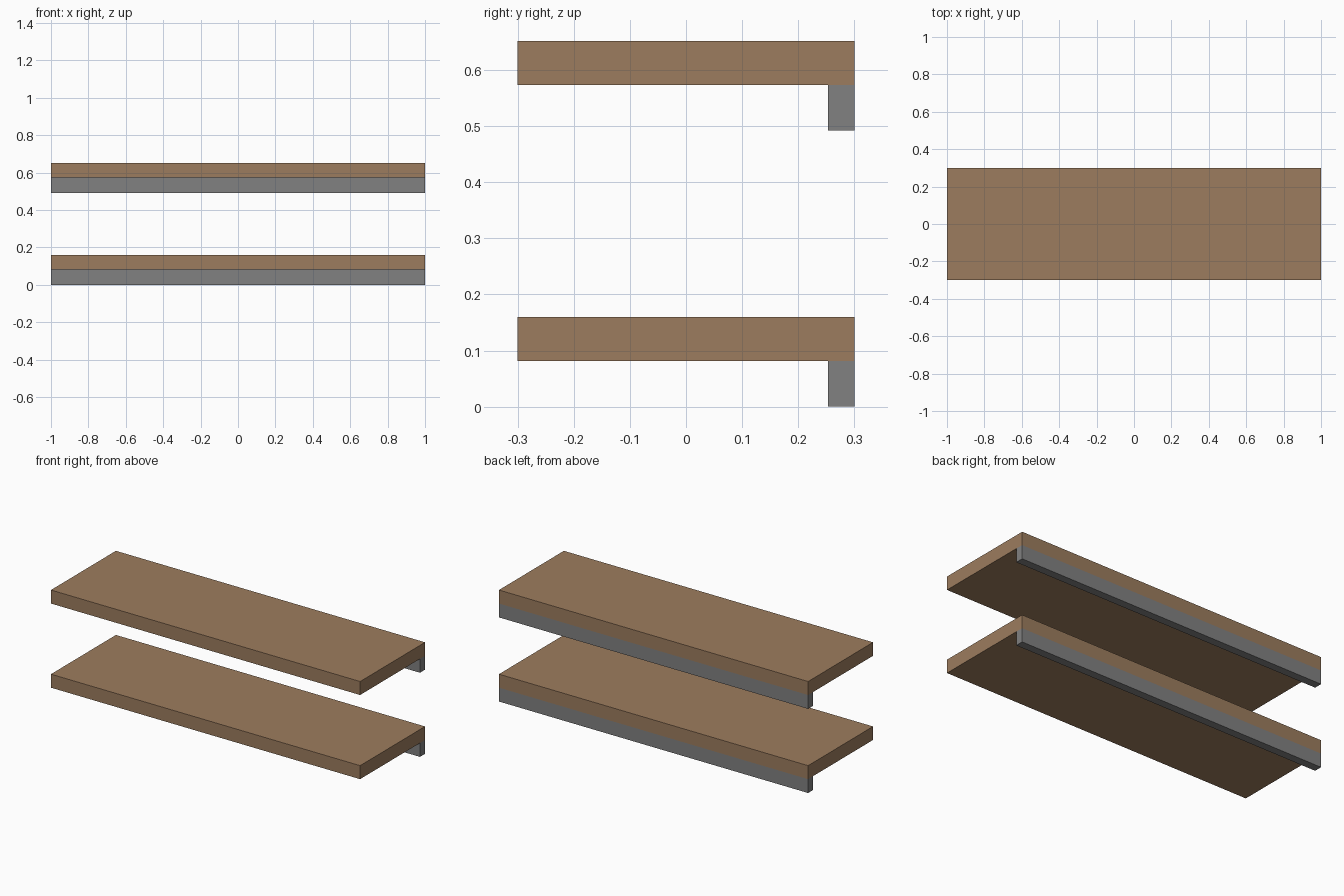
import bpy

if "Cube" in bpy.data.objects:
    bpy.data.objects.remove(bpy.data.objects["Cube"])


def material(name, color):
    m = bpy.data.materials.new(name)
    m.diffuse_color = (*color, 1)
    m.use_nodes = True
    m.node_tree.nodes["Principled BSDF"].inputs["Base Color"].default_value = m.diffuse_color
    return m


wood = material("brown_wood", (0.335, 0.203, 0.112))
metal = material("dark_grey", (0.22, 0.22, 0.22))


def box(name, x, y, z, mat):
    """Box spanning the (min, max) ranges on each axis."""
    bpy.ops.mesh.primitive_cube_add(size=1, location=[sum(r) / 2 for r in (x, y, z)])
    ob = bpy.context.object
    ob.name = name
    ob.scale = [r[1] - r[0] for r in (x, y, z)]
    bpy.ops.object.transform_apply(location=False, rotation=False, scale=True)
    ob.data.materials.append(mat)
    return ob


# Two identical shelves: a plank with a wall rail under its back edge
WIDTH = (-1, 1)
for label, base in (("lower", 0.0), ("upper", 0.492)):
    box(label + "_wall_rail", WIDTH, (0.253, 0.3), (base, base + 0.081), metal)
    box(label + "_plank", WIDTH, (-0.3, 0.3), (base + 0.081, base + 0.16), wood)
